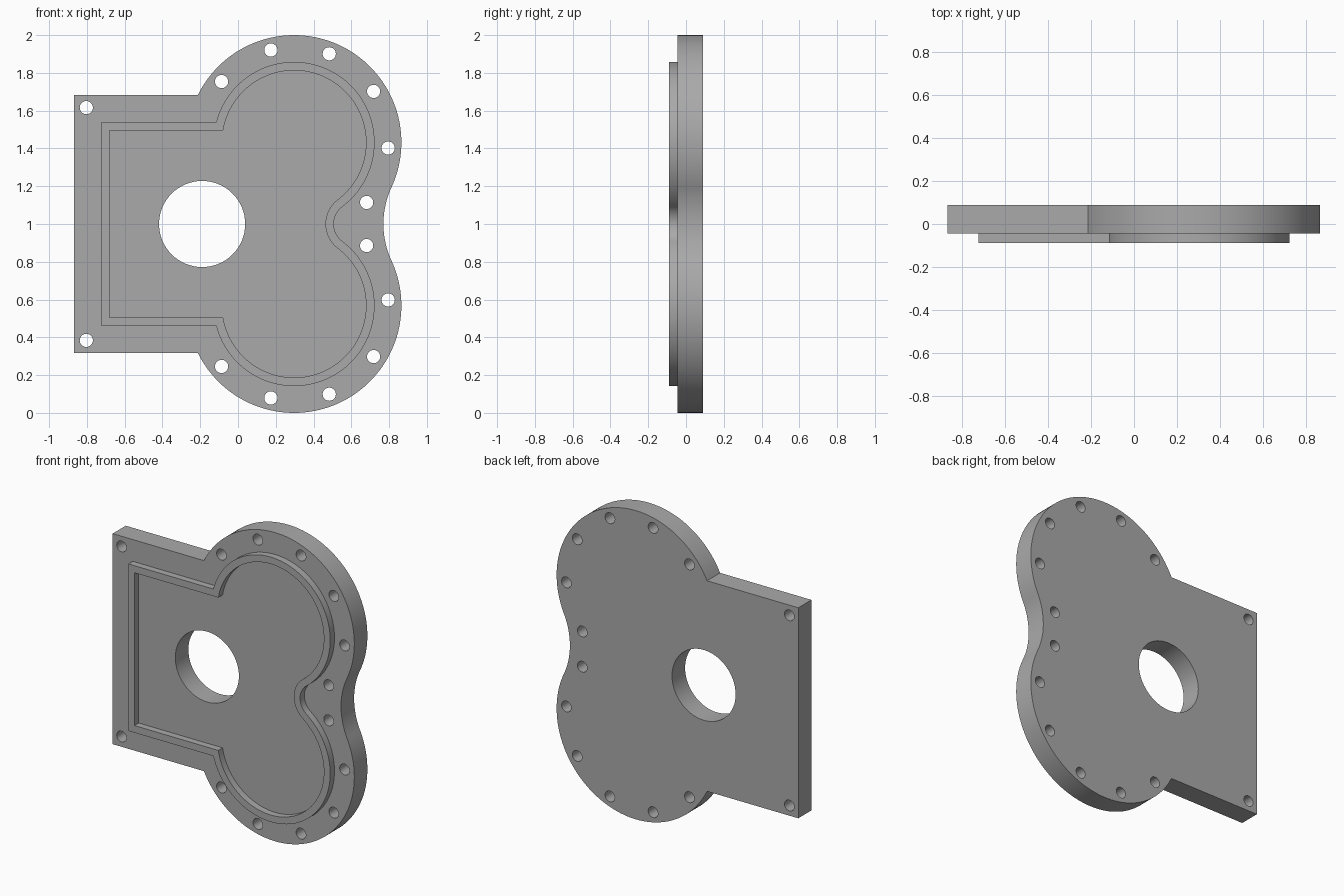
import bpy
import bmesh
from math import atan2, asin, cos, hypot, pi, radians, sin
from mathutils import Matrix

if "Cube" in bpy.data.objects:
    bpy.data.objects.remove(bpy.data.objects["Cube"], do_unlink=True)

LOBE_X, LOBE_Z = 0.297, 0.432     # lobe centre, height measured from the middle line
MIDDLE = 1.0

grey = bpy.data.materials.new("plain grey")
grey.use_nodes = True
colour = (0.40, 0.40, 0.40, 1)
grey.diffuse_color = colour
grey.node_tree.nodes["Principled BSDF"].inputs["Base Color"].default_value = colour


def arc(cx, cz, r, start, end, steps):
    angles = [start + (end - start) * i / steps for i in range(steps + 1)]
    return [(cx + r * cos(a), cz + r * sin(a)) for a in angles]


def circle(x, z, r, steps):
    return arc(x, z, r, 0, 2 * pi, steps)[:-1]


def outline(left, half_height, r, waist):
    """Square body joined to two round lobes, with a tangent fillet at the waist."""
    a = waist - LOBE_X
    fillet = (a * a + LOBE_Z ** 2 - r * r) / (2 * (r - a))
    fillet_x = waist + fillet
    tangent = atan2(-LOBE_Z, fillet_x - LOBE_X)
    corner = pi - asin((half_height - LOBE_Z) / r)
    upper = [(left, half_height)]
    upper += arc(LOBE_X, LOBE_Z, r, corner, tangent, 72)
    upper += arc(fillet_x, 0, fillet, pi + tangent, pi, 20)[1:]
    lower = [(x, -z) for x, z in reversed(upper[:-1])]
    return upper + lower


def extruded(name, loops, front, back):
    """Fill the loops as a sheet with holes and give it depth along y."""
    curve = bpy.data.curves.new(name + "_profile", "CURVE")
    curve.dimensions = "2D"
    curve.fill_mode = "BOTH"
    curve.extrude = (back - front) / 2
    for loop in loops:
        spline = curve.splines.new("POLY")
        spline.points.add(len(loop) - 1)
        for point, (x, z) in zip(spline.points, loop):
            point.co = (x, z, 0, 1)
        spline.use_cyclic_u = True
    helper = bpy.data.objects.new(name + "_profile", curve)
    bpy.context.collection.objects.link(helper)
    bpy.context.view_layer.update()
    mesh = bpy.data.meshes.new_from_object(
        helper.evaluated_get(bpy.context.evaluated_depsgraph_get()))
    bpy.data.objects.remove(helper, do_unlink=True)

    # Stand the sheet upright and weld the caps to the walls
    mesh.transform(Matrix.Translation((0, (front + back) / 2, MIDDLE))
                   @ Matrix.Rotation(radians(90), 4, "X"))
    bm = bmesh.new()
    bm.from_mesh(mesh)
    bmesh.ops.remove_doubles(bm, verts=bm.verts, dist=0.0001)
    bmesh.ops.recalc_face_normals(bm, faces=bm.faces)
    bm.to_mesh(mesh)
    bm.free()
    mesh.name = name
    mesh.materials.clear()
    mesh.materials.append(grey)

    obj = bpy.data.objects.new(name, mesh)
    bpy.context.collection.objects.link(obj)
    bpy.ops.object.select_all(action="DESELECT")
    obj.select_set(True)
    bpy.context.view_layer.objects.active = obj
    bpy.ops.object.shade_smooth_by_angle(angle=radians(30))
    return obj


# Base plate with a large bore and mirrored bolt holes
bolts = [(-0.803, 0.616), (-0.087, 0.754), (0.174, 0.921), (0.483, 0.901),
         (0.718, 0.702), (0.795, 0.402), (0.681, 0.114)]
plate_loops = [outline(-0.867, 0.682, 0.568, 0.770), circle(-0.19, 0, 0.228, 64)]
for x, z in bolts:
    plate_loops += [circle(x, side * z, 0.035, 24) for side in (1, -1)]
extruded("base_plate", plate_loops, -0.045, 0.089)

# Raised rim on the front, set slightly into the plate
extruded("raised_rim", [outline(-0.723, 0.541, 0.426, 0.507),
                        outline(-0.680, 0.495, 0.381, 0.463)], -0.089, -0.04)
